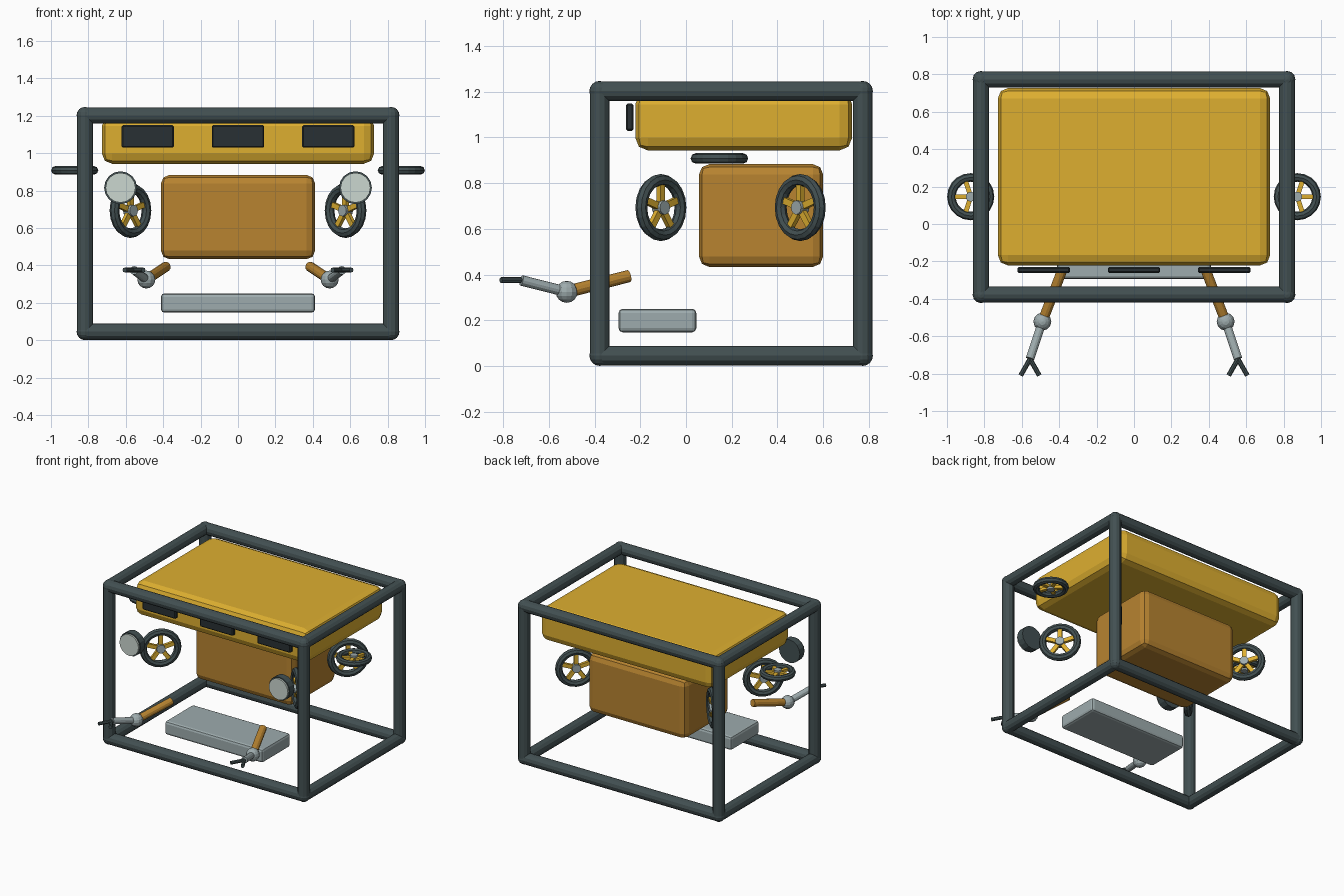
import bpy, bmesh, math
from mathutils import Vector, Matrix

if "Cube" in bpy.data.objects:
    bpy.data.objects.remove(bpy.data.objects["Cube"])


def material(name, rgb):
    m = bpy.data.materials.new(name)
    m.diffuse_color = (*rgb, 1)
    m.use_nodes = True
    m.node_tree.nodes["Principled BSDF"].inputs["Base Color"].default_value = m.diffuse_color
    return m


YELLOW = material("yellow_paint", (0.73, 0.43, 0.03))
ORANGE = material("orange_paint", (0.48, 0.23, 0.03))
DARK = material("dark_steel", (0.055, 0.08, 0.084))
BLACK = material("dark_glass", (0.022, 0.03, 0.033))
STEEL = material("light_steel", (0.34, 0.41, 0.42))
LENS = material("lamp_glass", (0.60, 0.68, 0.63))


def make(name, bm, mat):
    me = bpy.data.meshes.new(name)
    bm.to_mesh(me)
    bm.free()
    me.materials.append(mat)
    ob = bpy.data.objects.new(name, me)
    bpy.context.collection.objects.link(ob)
    return ob


def box(name, lo, hi, mat, bevel, segments=2):
    lo, hi = Vector(lo), Vector(hi)
    bm = bmesh.new()
    bmesh.ops.create_cube(bm, size=1, matrix=Matrix.Translation((lo + hi) / 2)
                          @ Matrix.Diagonal((*(hi - lo), 1)))
    bmesh.ops.bevel(bm, geom=bm.edges[:], offset=bevel, segments=segments,
                    profile=0.5, affect='EDGES')
    return make(name, bm, mat)


def add_rod(bm, a, b, r, sides=12):
    a, b = Vector(a), Vector(b)
    d = b - a
    rot = d.to_track_quat('Z', 'Y').to_matrix().to_4x4()
    bmesh.ops.create_cone(bm, cap_ends=True, segments=sides, radius1=r, radius2=r,
                          depth=d.length, matrix=Matrix.Translation((a + b) / 2) @ rot)


def rod(name, a, b, r, mat, sides=12):
    bm = bmesh.new()
    add_rod(bm, a, b, r, sides)
    return make(name, bm, mat)


def ball(name, p, r, mat, u=12, v=8):
    bm = bmesh.new()
    bmesh.ops.create_uvsphere(bm, u_segments=u, v_segments=v, radius=r,
                              matrix=Matrix.Translation(p))
    return make(name, bm, mat)


def wheel(name, centre, axis, spoke_dir, radius, tube):
    # local z is the axle, local x the first spoke
    z, x = Vector(axis).normalized(), Vector(spoke_dir).normalized()
    frame = Matrix((x, z.cross(x), z)).transposed().to_4x4()
    place = Matrix.Translation(centre) @ frame
    major = radius - tube
    # tyre: an octagonal section spun round the axle
    bm = bmesh.new()
    ring = [bm.verts.new((major + tube * math.cos(t), 0, tube * math.sin(t)))
            for t in (i * math.tau / 8 for i in range(8))]
    edges = [bm.edges.new((ring[i], ring[(i + 1) % 8])) for i in range(8)]
    bmesh.ops.spin(bm, geom=ring + edges, cent=(0, 0, 0), axis=(0, 0, 1),
                   angle=math.tau, steps=20)
    bmesh.ops.remove_doubles(bm, verts=bm.verts[:], dist=1e-4)
    bmesh.ops.recalc_face_normals(bm, faces=bm.faces[:])
    parts = [make(name + "_tyre", bm, DARK)]
    # five spokes
    bm = bmesh.new()
    for i in range(5):
        bmesh.ops.create_cube(bm, size=1, matrix=Matrix.Rotation(i * math.tau / 5, 4, 'Z')
                              @ Matrix.Translation((major / 2, 0, 0))
                              @ Matrix.Diagonal((major, radius * 0.2, tube * 0.9, 1)))
    parts.append(make(name + "_spokes", bm, YELLOW))
    # hub
    parts.append(rod(name + "_hub", (0, 0, -tube), (0, 0, tube), radius * 0.21, STEEL))
    for p in parts:
        p.matrix_world = place


# roll cage: twelve tubes and eight corner joints
X, Y, Z = (-0.818, 0.818), (-0.378, 0.773), (0.045, 1.202)
for a in (0, 1):
    for b in (0, 1):
        rod("cage_cross_tube", (X[0], Y[a], Z[b]), (X[1], Y[a], Z[b]), 0.043, DARK)
        rod("cage_side_tube", (X[a], Y[0], Z[b]), (X[a], Y[1], Z[b]), 0.043, DARK)
        rod("cage_post", (X[a], Y[b], Z[0]), (X[a], Y[b], Z[1]), 0.043, DARK)
        for c in (0, 1):
            ball("cage_joint", (X[a], Y[b], Z[c]), 0.045, DARK)

# main bodies
box("cabin", (-0.728, -0.222, 0.943), (0.728, 0.727, 1.2), YELLOW, 0.055)
box("engine_block", (-0.412, 0.057, 0.433), (0.412, 0.6, 0.883), ORANGE, 0.045)
box("front_plate", (-0.412, -0.295, 0.147), (0.412, 0.045, 0.25), STEEL, 0.018)

# windows
for x in (-0.483, 0, 0.483):
    box("window", (x - 0.14, -0.262, 1.029), (x + 0.14, -0.23, 1.149), BLACK, 0.007, 1)

for s, side in ((-1, "left"), (1, "right")):
    # upright wheels, turned 45 degrees
    wheel(side + "_front_wheel", (s * 0.575, -0.11, 0.693), (s, 1, 0), (0, 0, 1), 0.147, 0.026)
    wheel(side + "_rear_wheel", (s * 0.575, 0.5, 0.693), (s, -1, 0), (0, 0, 1), 0.147, 0.026)
    # flat wheel at the side
    wheel(side + "_flat_wheel", (s * 0.873, 0.146, 0.908), (0, 0, 1), (s, 0, 0), 0.126, 0.023)

    # headlamp
    rod(side + "_lamp_case", (s * 0.628, -0.345, 0.815), (s * 0.628, -0.4, 0.815), 0.088, DARK, 16)
    rod(side + "_lamp_lens", (s * 0.628, -0.39, 0.815), (s * 0.628, -0.413, 0.815), 0.08, LENS, 16)

    # arm with elbow and two-fingered hand
    shoulder, elbow = (s * 0.385, -0.25, 0.393), (s * 0.49, -0.522, 0.324)
    wrist = (s * 0.556, -0.72, 0.374)
    rod(side + "_upper_arm", shoulder, elbow, 0.027, ORANGE)
    ball(side + "_elbow", elbow, 0.048, STEEL)
    rod(side + "_forearm", elbow, wrist, 0.023, STEEL)
    for dx in (-0.05, 0.05):
        rod(side + "_finger", (s * 0.556, -0.722, 0.375), (s * 0.556 + dx, -0.81, 0.375),
            0.013, DARK, 8)
